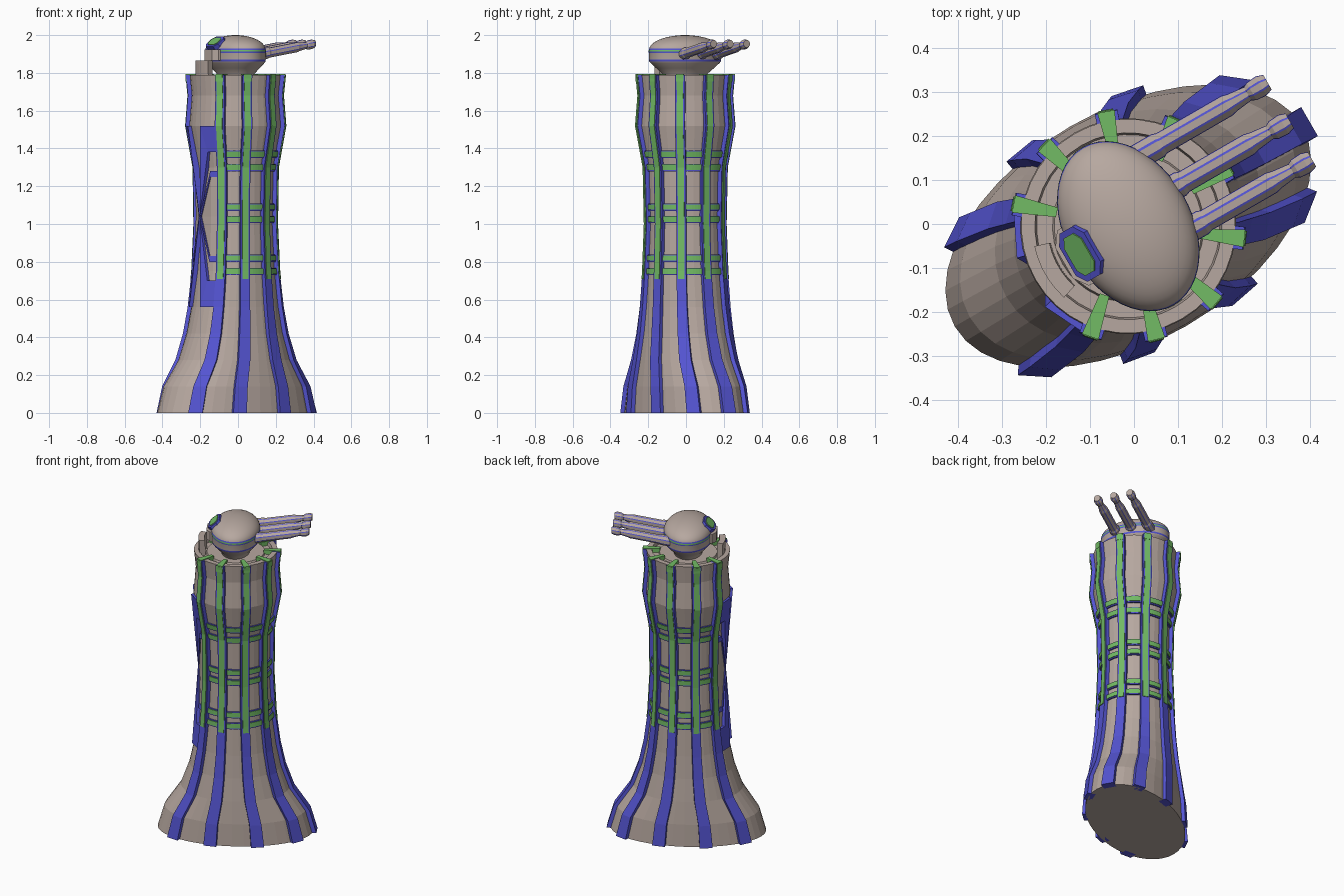
import bpy, bmesh
from math import sin, cos, radians, hypot, pi

if "Cube" in bpy.data.objects:
    bpy.data.objects.remove(bpy.data.objects["Cube"])

AX = radians(30)          # long axis of the oval plan
CX, CY = -0.013, -0.005   # tower centre


def mat(name, col):
    m = bpy.data.materials.new(name)
    m.diffuse_color = col
    m.use_nodes = True
    m.node_tree.nodes["Principled BSDF"].inputs["Base Color"].default_value = m.diffuse_color
    return m


BLUE = mat("blue", (0.09, 0.09, 0.65, 1))
GREEN = mat("green", (0.17, 0.5, 0.13, 1))
STONE = mat("stone", (0.47, 0.39, 0.35, 1))


def world(p):
    u, v, z = p
    return (CX + u * cos(AX) - v * sin(AX), CY + u * sin(AX) + v * cos(AX), z)


def loft(name, rings, mats=(STONE,), pick=None, smooth=False):
    """Skin closed rings (u, v, z) and cap both ends; pick(ring, side) gives the material slot."""
    bm = bmesh.new()
    vs = [[bm.verts.new(world(p)) for p in r] for r in rings]
    n = len(rings[0])
    for i in range(len(rings) - 1):
        for j in range(n):
            f = bm.faces.new((vs[i][j], vs[i][(j + 1) % n], vs[i + 1][(j + 1) % n], vs[i + 1][j]))
            if pick:
                f.material_index = pick(i, j)
    bm.faces.new(vs[0])
    bm.faces.new(vs[-1])
    bmesh.ops.recalc_face_normals(bm, faces=bm.faces)
    me = bpy.data.meshes.new(name)
    bm.to_mesh(me)
    bm.free()
    for m in mats:
        me.materials.append(m)
    ob = bpy.data.objects.new(name, me)
    bpy.context.collection.objects.link(ob)
    if smooth:
        bpy.ops.object.select_all(action='DESELECT')
        ob.select_set(True)
        bpy.context.view_layer.objects.active = ob
        bpy.ops.object.shade_smooth_by_angle(angle=radians(35))
    return ob


# Tower profile: height, half length along axis, half width
PROF = [(0, .455, .262), (.14, .415, .258), (.28, .32, .245), (.42, .27, .228), (.56, .24, .216),
        (.75, .215, .205), (1.0, .202, .196), (1.3, .206, .203), (1.52, .245, .245),
        (1.68, .232, .232), (1.79, .243, .243)]


def semi(z):
    for (z0, a0, b0), (z1, a1, b1) in zip(PROF, PROF[1:]):
        if z <= z1:
            k = (z - z0) / (z1 - z0)
            return a0 + k * (a1 - a0), b0 + k * (b1 - b0)
    return PROF[-1][1:]


def surf(t, z, off=0, side=0):
    """Point on the tower wall, moved out along its normal and sideways along its tangent."""
    a, b = semi(z)
    t = radians(t)
    nx, ny = cos(t) / a, sin(t) / b
    l = hypot(nx, ny)
    nx, ny = nx / l, ny / l
    return (a * cos(t) + nx * off - ny * side, b * sin(t) + ny * off + nx * side, z)


def oval(a, b, z, n):
    return [(a * cos(2 * pi * k / n), b * sin(2 * pi * k / n), z) for k in range(n)]


# Tower body with stepped roof
loft("tower_body", [oval(a, b, z, 40) for z, a, b in PROF] +
     [oval(r, r, z, 40) for r, z in [(.212, 1.79), (.208, 1.768), (.172, 1.768), (.168, 1.778)]])

# Vertical ribs all round except the door side, with inlays and roof ends
RIBS = [-139, -106, -71, -36, 0, 36, 71, 106, 139]
for t in RIBS:
    def strip(name, z0, w, off, m, flare=0):
        zs = [z0] + [p[0] for p in PROF if p[0] > z0]
        rings = []
        for z in zs:
            h = w + flare * max(0, 1 - z / .6)
            rings.append([surf(t, z, o, s) for o, s in ((-.03, -h), (off, -h), (off, h), (-.03, h))])
        loft(name, rings, (m,))
    strip("rib", 0, .026, .02, BLUE, .012)
    strip("rib_inlay", .71, .017, .024, GREEN)
    c, s = cos(radians(t)), sin(radians(t))
    loft("rib_roof_end", [[(r * c - q * h * s, r * s + q * h * c, z) for q, z in
                           ((-1, 1.755), (-1, 1.795), (1, 1.795), (1, 1.755))]
                          for r, h in ((.165, .011), (.265, .02))], (GREEN,))


def arc(name, t0, t1, z0, z1, o0, o1, m, n=5):
    ts = [t0 + (t1 - t0) * k / n for k in range(n + 1)]
    loft(name, [[surf(t, z0, o0), surf(t, z0, o1), surf(t, z1, o1), surf(t, z1, o0)] for t in ts], (m,))


# Horizontal bands between ribs
for t0, t1 in zip(RIBS, RIBS[1:]):
    for z in (.75, .82, 1.025, 1.09, 1.30, 1.37):
        arc("band_frame", t0 + 7, t1 - 7, z - .021, z + .018, -.02, .008, BLUE)
        arc("band", t0 + 7, t1 - 7, z - .014, z + .014, -.02, .012, GREEN)


# Door side: mirrored chevron plates
def plate(name, pts, off, m):
    loft(name, [[surf(t, z, o) for t, z in pts] for o in (off - .05, off)], (m,))


for s in (1, -1):
    for q in (1, -1):
        def P(*pts):
            return [(180 + s * (180 - t), 1.04 + q * d) for t, d in pts]
        plate("chevron_end", P((142, .48), (166, .48), (158, .34), (142, .34)), .018, BLUE)
        plate("chevron_arm", P((166, .48), (158, .34), (179, .01)), .018, BLUE)
        plate("inner_chevron_end", P((142, .24), (157, .24), (157, .21), (142, .21)), .016, BLUE)
        plate("inner_chevron_arm", P((157, .24), (157, .21), (177, 0), (179, .01)), .016, BLUE)
        plate("door_panel", P((142, .21), (157, .21), (157, 0), (142, 0)), .010, STONE)
        plate("door_panel_tip", P((157, .21), (177, 0), (157, 0)), .010, STONE)

# Block on the roof edge above the door side
arc("roof_block", 162, 198, 1.76, 1.865, -.06, -.025, STONE)

# Oval turret head with coloured bands
prof = [(.55, 1.76), (.62, 1.795), (.8, 1.825), (.96, 1.853), (.99, 1.86), (1.0, 1.87), (1.0, 1.905),
        (1.01, 1.912), (1.005, 1.92), (.995, 1.928)]
prof += [(cos(radians(d)), 1.92 + .08 * sin(radians(d))) for d in range(12, 89, 8)]
slots = {4: 1, 6: 1, 7: 2, 8: 1}
loft("turret_head", [oval(.142 * r, .205 * r, z, 48) for r, z in prof], (STONE, BLUE, GREEN),
     lambda i, j: slots.get(i, 0), True)


# Hatch on the back of the head
def hatch(name, hv, hs, d0, d1, m):
    pts = [(-1, -.5), (-.6, -1), (.6, -1), (1, -.5), (1, .5), (.6, 1), (-.6, 1), (-1, .5)]
    nu, nz = -.64, .77
    loft(name, [[(-.122 + nu * d + nz * hs * y, hv * x, 1.96 - nu * hs * y + nz * d) for x, y in pts]
                for d in (d0, d1)], (m,))


hatch("hatch_frame", .063, .042, -.05, .008, BLUE)
hatch("hatch_window", .049, .029, -.02, .012, GREEN)
loft("hatch_base", [[(-.08, -.075, z), (-.145, -.072, z), (-.168, -.04, z), (-.168, .04, z),
                     (-.145, .072, z), (-.08, .075, z)] for z in (1.866, 1.925)])

# Three gun barrels with fine stripes
angs = [radians(45 * k + d) for k in range(8) for d in (-17, 17)]
steps = [(.09, .031), (.15, .031), (.16, .027), (.33, .027), (.345, .023), (.385, .018), (.395, .024),
         (.42, .026), (.437, .02)]
for v in (-.077, .024, .125):
    loft("barrel", [[(u, v + r * cos(a), 1.895 + .17 * (u - .09) + r * sin(a)) for a in angs]
                    for u, r in steps], (STONE, BLUE), lambda i, j: j % 2)
